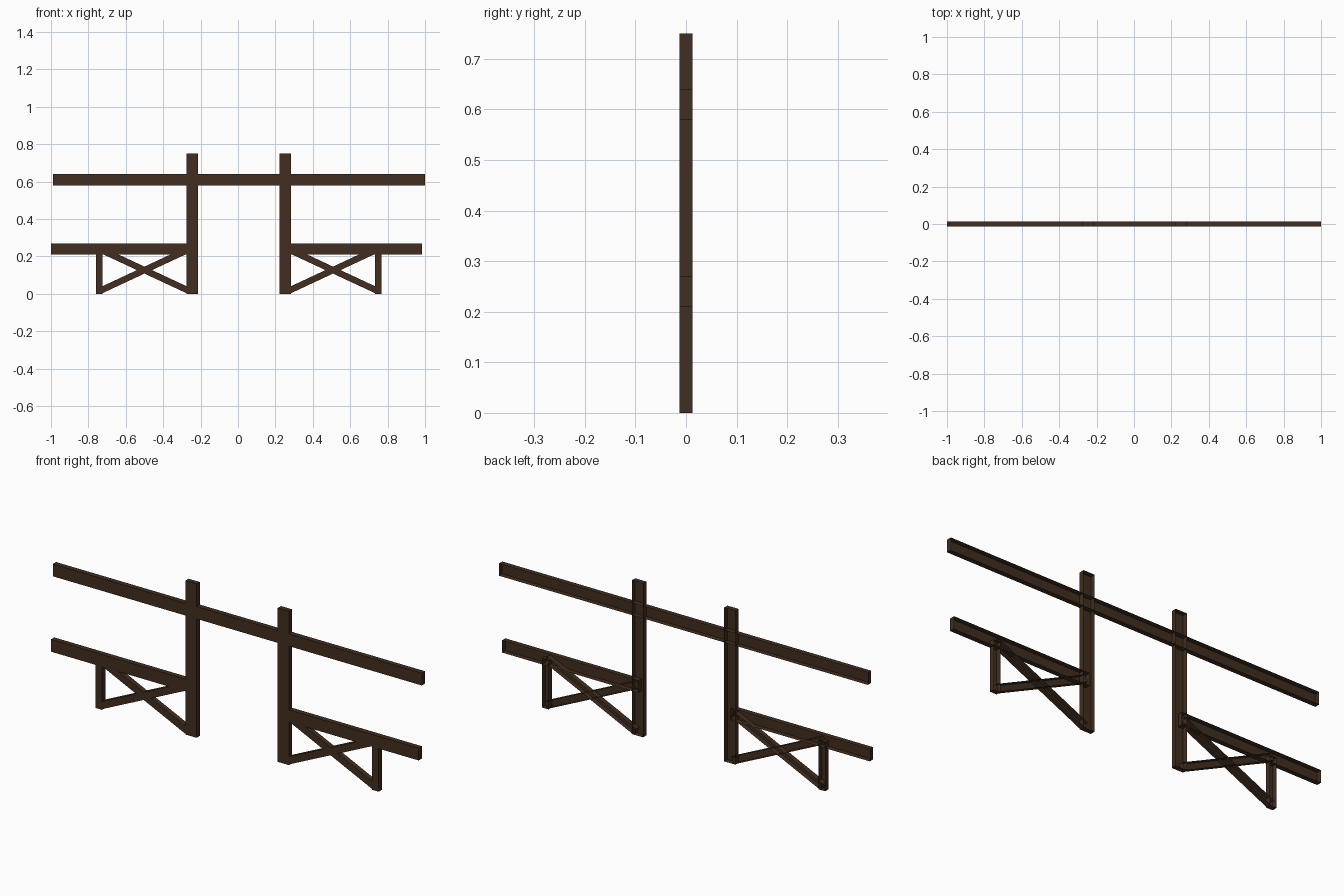
import bpy, bmesh, math
from mathutils import Matrix

if "Cube" in bpy.data.objects:
    bpy.data.objects.remove(bpy.data.objects["Cube"])

DEPTH = 0.025

wood = bpy.data.materials.new("dark_wood")
wood.diffuse_color = (0.052, 0.027, 0.014, 1)
wood.use_nodes = True
wood.node_tree.nodes["Principled BSDF"].inputs["Base Color"].default_value = wood.diffuse_color


def bar(name, cx, cz, sx, sz, angle=0.0):
    """Box-section timber in the x-z plane, left open at the back."""
    bm = bmesh.new()
    bmesh.ops.create_cube(bm, size=1)
    back = [f for f in bm.faces if f.normal.y > 0.9]
    bmesh.ops.delete(bm, geom=back, context='FACES_ONLY')
    bm.transform(Matrix.Translation((cx, 0, cz))
                 @ Matrix.Rotation(-math.radians(angle), 4, 'Y')
                 @ Matrix.Diagonal((sx, DEPTH, sz, 1)))
    me = bpy.data.meshes.new(name)
    bm.to_mesh(me)
    bm.free()
    me.materials.append(wood)
    ob = bpy.data.objects.new(name, me)
    bpy.context.collection.objects.link(ob)
    return ob


def span(name, x0, x1, z0, z1):
    return bar(name, (x0 + x1) / 2, (z0 + z1) / 2, x1 - x0, z1 - z0)


# Long upper rail and the two lower rails
span("top_rail", -0.99, 1.0, 0.58, 0.64)
span("lower_rail_left", -1.0, -0.25, 0.21, 0.27)
span("lower_rail_right", 0.25, 0.983, 0.21, 0.27)

# Post, short leg and crossed braces on each side
for side, s in (("left", -1), ("right", 1)):
    mid = 0.004
    bar("post_" + side, mid + s * 0.249, 0.375, 0.06, 0.75)
    bar("leg_" + side, mid + s * 0.746, 0.12, 0.035, 0.24)
    for tag, a in (("rising", 25), ("falling", -25)):
        bar(f"brace_{tag}_{side}", mid + s * 0.504, 0.127, 0.53, 0.034, a)
